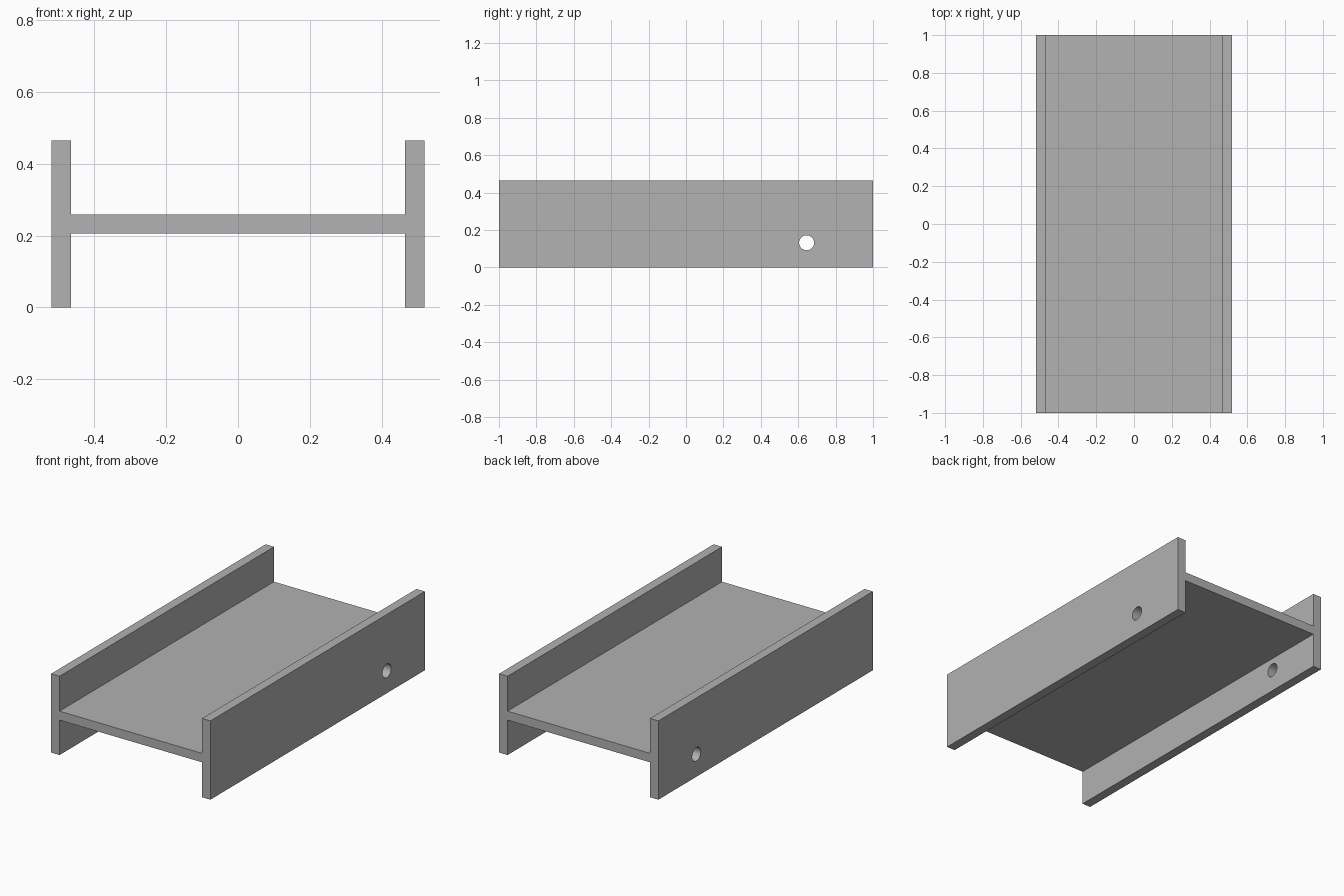
import bpy
import bmesh
import math

cube = bpy.data.objects.get("Cube")
if cube:
    bpy.data.objects.remove(cube, do_unlink=True)

# Overall beam dimensions
LENGTH, HALF_WIDTH, HEIGHT = 2.0, 0.52, 0.465
INNER = 0.465
WEB_LOW, WEB_HIGH = 0.206, 0.259
HOLE_Y, HOLE_Z, HOLE_RADIUS = 0.645, 0.132, 0.04

grey = bpy.data.materials.new("steel grey")
grey.use_nodes = True
colour = (0.445, 0.445, 0.445, 1)
grey.diffuse_color = colour
grey.node_tree.nodes["Principled BSDF"].inputs["Base Color"].default_value = colour

# H-shaped profile: right half from bottom to top, then mirrored
half = [(INNER, WEB_LOW), (INNER, 0), (HALF_WIDTH, 0),
        (HALF_WIDTH, HEIGHT), (INNER, HEIGHT), (INNER, WEB_HIGH)]
outline = half + [(-x, z) for x, z in reversed(half)]

# Extrude the profile along the beam
bm = bmesh.new()
end = bm.faces.new([bm.verts.new((x, -LENGTH / 2, z)) for x, z in outline])
extruded = bmesh.ops.extrude_face_region(bm, geom=[end], use_keep_orig=True)
far = [v for v in extruded["geom"] if isinstance(v, bmesh.types.BMVert)]
bmesh.ops.translate(bm, verts=far, vec=(0, LENGTH, 0))
bmesh.ops.recalc_face_normals(bm, faces=bm.faces)
mesh = bpy.data.meshes.new("h_beam")
bm.to_mesh(mesh)
bm.free()
mesh.materials.append(grey)
beam = bpy.data.objects.new("h_beam", mesh)
bpy.context.collection.objects.link(beam)

# Round hole through both flanges, below the web
bpy.ops.mesh.primitive_cylinder_add(
    vertices=48, radius=HOLE_RADIUS, depth=HALF_WIDTH * 3,
    location=(0, HOLE_Y, HOLE_Z), rotation=(0, math.pi / 2, 0))
cutter = bpy.context.object
cutter.name = "hole_cutter"
cutter.hide_render = True
cutter.data.materials.append(grey)

cut = beam.modifiers.new("flange_holes", 'BOOLEAN')
cut.operation = 'DIFFERENCE'
cut.solver = 'EXACT'
cut.object = cutter

# Apply the cut, drop the cutter and smooth the hole walls
bpy.ops.object.select_all(action='DESELECT')
beam.select_set(True)
bpy.context.view_layer.objects.active = beam
bpy.ops.object.modifier_apply(modifier=cut.name)
bpy.data.objects.remove(cutter, do_unlink=True)
bpy.ops.object.shade_smooth_by_angle(angle=math.radians(30))
